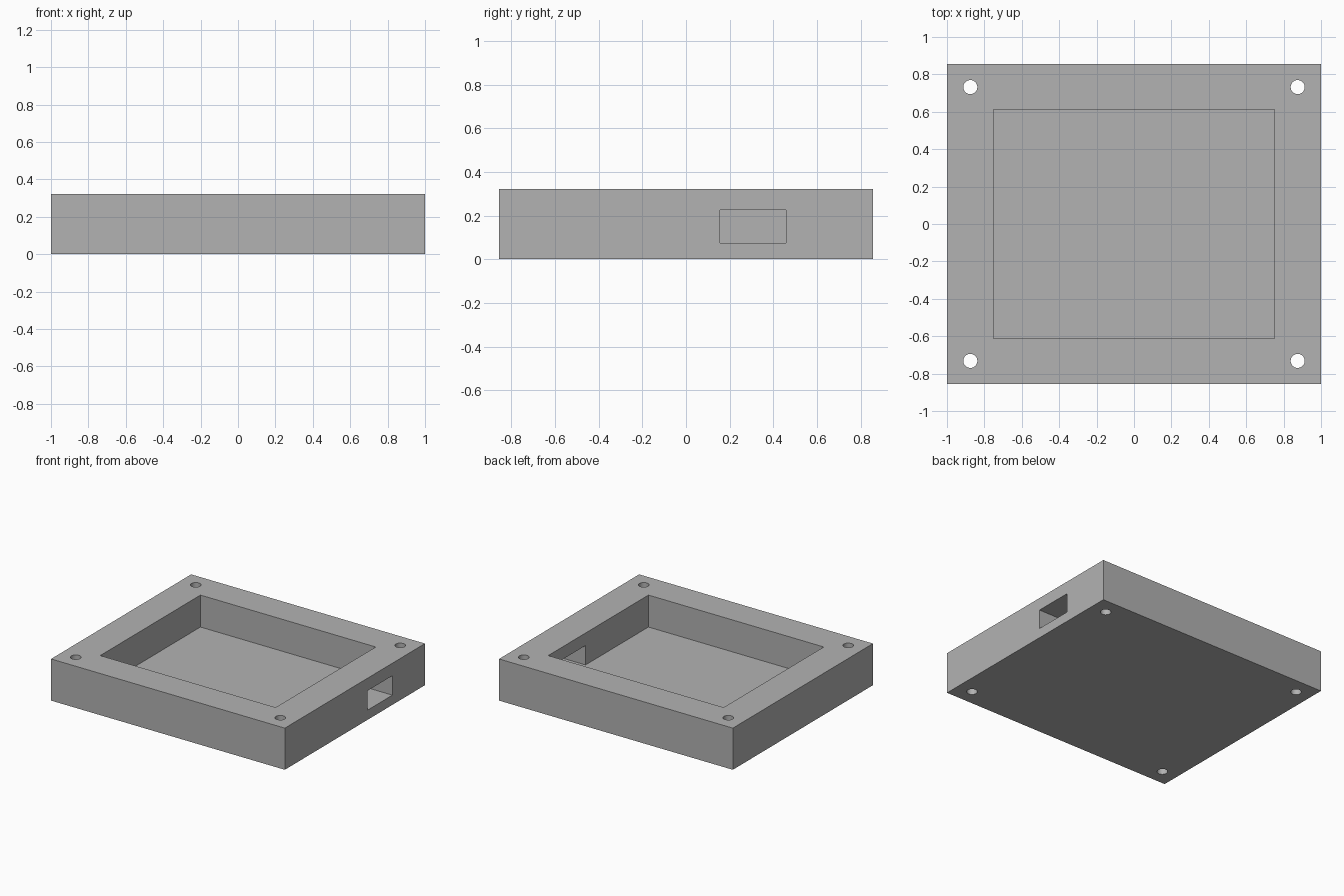
import bpy

if "Cube" in bpy.data.objects:
    bpy.data.objects.remove(bpy.data.objects["Cube"], do_unlink=True)

HEIGHT, FLOOR = 0.322, 0.075

grey = bpy.data.materials.new("plain grey")
grey.use_nodes = True
colour = (0.448, 0.448, 0.448, 1)
grey.diffuse_color = colour
grey.node_tree.nodes["Principled BSDF"].inputs["Base Color"].default_value = colour


def box(name, low, high):
    """Box between two opposite corners."""
    centre = [(a + b) / 2 for a, b in zip(low, high)]
    bpy.ops.mesh.primitive_cube_add(size=1, location=centre)
    obj = bpy.context.object
    obj.name = name
    obj.scale = [b - a for a, b in zip(low, high)]
    bpy.ops.object.transform_apply(location=True, rotation=False, scale=True)
    obj.data.materials.append(grey)
    return obj


def cut(target, cutter):
    """Subtract the cutter, then discard it."""
    cutter.hide_render = True
    mod = target.modifiers.new("cut", "BOOLEAN")
    mod.operation, mod.solver, mod.object = "DIFFERENCE", "EXACT", cutter
    bpy.context.view_layer.objects.active = target
    bpy.ops.object.modifier_apply(modifier=mod.name)
    bpy.data.objects.remove(cutter, do_unlink=True)


# Tray body with its open cavity
tray = box("enclosure_tray", (-1, -0.856, 0), (1, 0.856, HEIGHT))
cut(tray, box("cavity_cutter", (-0.75, -0.612, FLOOR), (0.75, 0.612, HEIGHT + 0.2)))

# Cable port through the +x wall, flush with the cavity floor
cut(tray, box("port_cutter", (0.6, 0.156, FLOOR), (1.2, 0.458, 0.225)))

# Corner screw holes
for sx in (-1, 1):
    for sy in (-1, 1):
        bpy.ops.mesh.primitive_cylinder_add(
            vertices=48, radius=0.0375, depth=1, location=(sx * 0.875, sy * 0.732, HEIGHT / 2))
        hole = bpy.context.object
        hole.name = "screw_hole_cutter"
        hole.data.materials.append(grey)
        cut(tray, hole)

# Smooth hole walls, crisp edges
bpy.ops.object.select_all(action="DESELECT")
tray.select_set(True)
bpy.context.view_layer.objects.active = tray
bpy.ops.object.shade_smooth_by_angle(angle=0.5)
